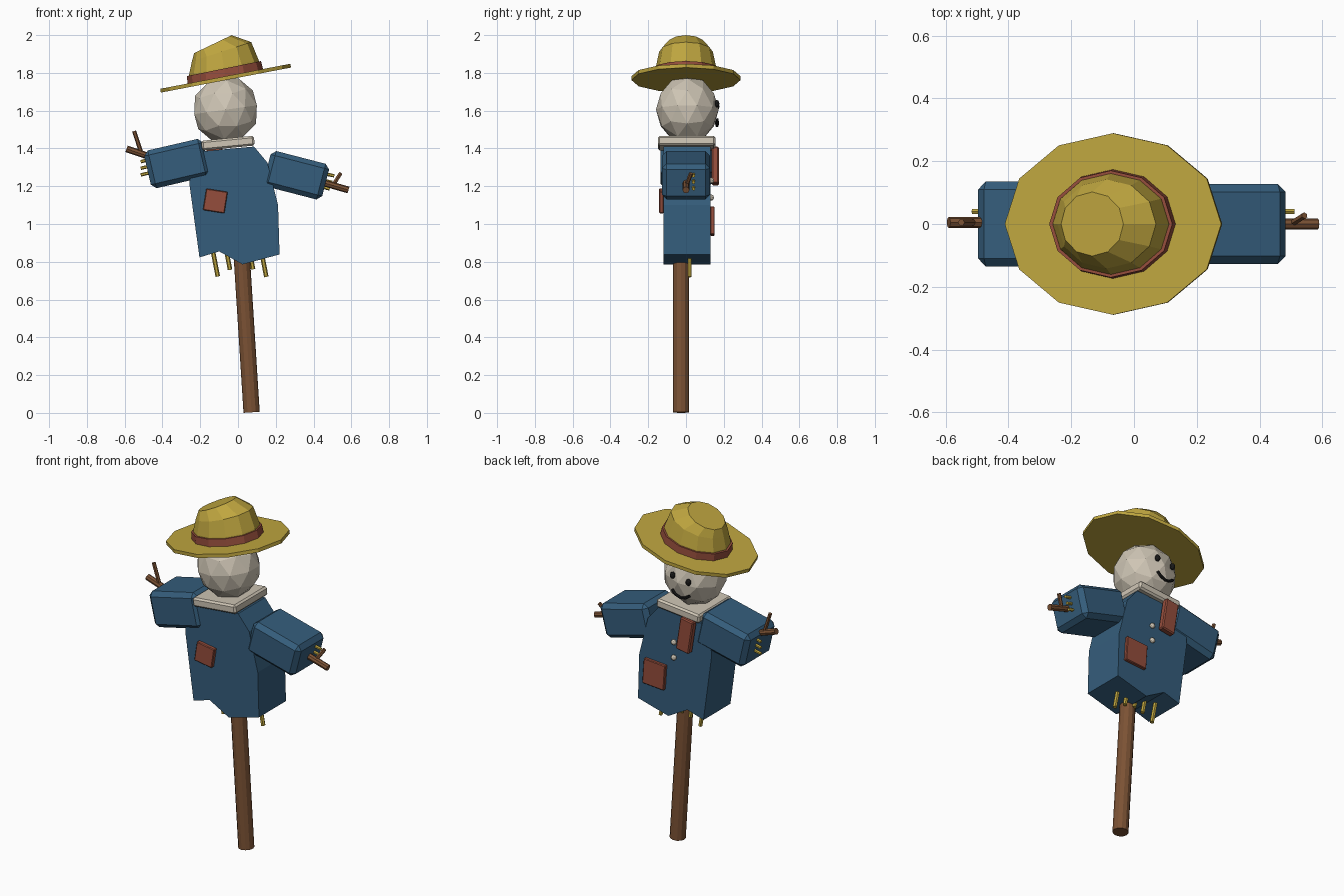
import bpy, bmesh, math
from mathutils import Vector, Matrix

if "Cube" in bpy.data.objects:
    bpy.data.objects.remove(bpy.data.objects["Cube"])


def material(name, r, g, b):
    m = bpy.data.materials.new(name)
    m.diffuse_color = (r, g, b, 1)
    m.use_nodes = True
    m.node_tree.nodes["Principled BSDF"].inputs["Base Color"].default_value = m.diffuse_color
    return m


BLUE = material("denim", 0.035, 0.11, 0.20)
WOOD = material("wood", 0.20, 0.085, 0.035)
STRAW = material("straw", 0.52, 0.38, 0.05)
RED = material("red_cloth", 0.30, 0.075, 0.045)
CREAM = material("cream", 0.62, 0.56, 0.46)
BLACK = material("black", 0.01, 0.01, 0.01)


def finish(name, bm, mat):
    bmesh.ops.recalc_face_normals(bm, faces=bm.faces)
    me = bpy.data.meshes.new(name)
    bm.to_mesh(me)
    bm.free()
    me.materials.append(mat)
    ob = bpy.data.objects.new(name, me)
    bpy.context.collection.objects.link(ob)
    return ob


def box(name, center, size, tilt, mat, bevel=0.0):
    """Box tilted in the xz plane; positive tilt raises the +x end."""
    bm = bmesh.new()
    bmesh.ops.create_cube(bm, size=1)
    bmesh.ops.scale(bm, vec=size, verts=bm.verts)
    if bevel:
        bmesh.ops.bevel(bm, geom=bm.edges[:], offset=bevel, segments=1, affect='EDGES')
    bm.transform(Matrix.Translation(center) @ Matrix.Rotation(-math.radians(tilt), 4, 'Y'))
    return finish(name, bm, mat)


def stick(name, a, b, r, mat, sides=8, r2=None):
    a, b = Vector(a), Vector(b)
    bm = bmesh.new()
    bmesh.ops.create_cone(bm, cap_ends=True, segments=sides, radius1=r,
                          radius2=r if r2 is None else r2, depth=(b - a).length)
    rot = (b - a).to_track_quat('Z', 'Y').to_matrix().to_4x4()
    bm.transform(Matrix.Translation((a + b) / 2) @ rot)
    return finish(name, bm, mat)


def loft(name, rings, mat, sides=12):
    """Skin elliptical rings (x, z, rx, ry, tilt) and cap both ends."""
    bm = bmesh.new()
    loops = []
    for x, z, rx, ry, tilt in rings:
        t = math.radians(tilt)
        loop = []
        for i in range(sides):
            a = 2 * math.pi * i / sides
            u = rx * math.cos(a)
            loop.append(bm.verts.new((x + u * math.cos(t), ry * math.sin(a), z + u * math.sin(t))))
        loops.append(loop)
    for lo, hi in zip(loops, loops[1:]):
        for i in range(sides):
            j = (i + 1) % sides
            bm.faces.new((lo[i], lo[j], hi[j], hi[i]))
    bm.faces.new(loops[0])
    bm.faces.new(loops[-1])
    return finish(name, bm, mat)


def ball(name, center, radii, tilt, mat, subdiv):
    bm = bmesh.new()
    bmesh.ops.create_icosphere(bm, subdivisions=subdiv, radius=1)
    bmesh.ops.scale(bm, vec=radii, verts=bm.verts)
    bm.transform(Matrix.Translation(center) @ Matrix.Rotation(-math.radians(tilt), 4, 'Y'))
    return finish(name, bm, mat)


# Leaning pole
stick("pole", (0.072, -0.026, 0.003), (-0.01, -0.026, 1.30), 0.043, WOOD, 12)

# Jacket body: extruded outline with ragged hem
outline = [(-0.204, 0.823), (-0.10, 0.855), (0.024, 0.786), (0.22, 0.839), (0.212, 1.10),
           (0.156, 1.325), (0.085, 1.41), (-0.19, 1.385), (-0.25, 1.30), (-0.257, 1.21)]
bm = bmesh.new()
face = bm.faces.new([bm.verts.new((x, -0.12, z)) for x, z in outline])
ext = bmesh.ops.extrude_face_region(bm, geom=[face])
bmesh.ops.translate(bm, vec=(0, 0.25, 0),
                    verts=[v for v in ext["geom"] if isinstance(v, bmesh.types.BMVert)])
finish("jacket", bm, BLUE)

# Sleeves and collar
box("left_sleeve", (-0.323, 0, 1.32), (0.32, 0.27, 0.205), 13, BLUE, 0.025)
box("right_sleeve", (0.309, 0, 1.258), (0.32, 0.255, 0.195), -14.5, BLUE, 0.025)
box("collar", (-0.053, 0.003, 1.428), (0.28, 0.305, 0.052), 5.5, CREAM, 0.01)

# Twig hands
stick("left_hand", (-0.44, 0.005, 1.347), (-0.59, 0.005, 1.398), 0.018, WOOD)
stick("left_twig", (-0.51, 0.005, 1.37), (-0.55, 0.005, 1.492), 0.011, WOOD, 6)
stick("right_hand", (0.43, 0.0, 1.225), (0.585, 0.0, 1.18), 0.018, WOOD)
stick("right_twig", (0.50, 0.0, 1.20), (0.543, 0.027, 1.268), 0.011, WOOD, 6)

# Straw from cuffs and hem
for i in range(3):
    z = 1.335 - 0.035 * i
    stick("left_cuff_straw", (-0.45, 0.04, z + 0.01), (-0.515, 0.04, z - 0.005), 0.009, STRAW, 6)
    z = 1.26 - 0.035 * i
    stick("right_cuff_straw", (0.43, 0.04, z + 0.012), (0.51 - 0.012 * i, 0.04, z - 0.005), 0.009, STRAW, 6)
for x, z in [(-0.107, 0.722), (-0.042, 0.757), (0.015, 0.77), (0.08, 0.76), (0.15, 0.72)]:
    stick("hem_straw", (x - 0.025, 0.02, z + 0.13), (x, 0.02, z), 0.012, STRAW, 6)

# Patches, neck cloth and buttons
box("back_patch", (-0.12, -0.13, 1.122), (0.115, 0.025, 0.115), -9, RED, 0.004)
box("front_patch", (0.105, 0.14, 1.015), (0.14, 0.022, 0.148), 4, RED, 0.004)
box("neck_cloth", (-0.11, 0.155, 1.307), (0.085, 0.038, 0.195), 9, RED, 0.006)
for z in (1.23, 1.14):
    ball("button", (-0.015, 0.134, z), (0.016, 0.014, 0.016), 0, CREAM, 2)

# Head and face (looks toward +y)
ball("head", (-0.066, 0.007, 1.605), (0.176, 0.166, 0.18), 8, CREAM, 2)
for x, z in [(-0.027, 1.637), (-0.13, 1.622)]:
    ball("eye", (x, 0.163, z), (0.016, 0.014, 0.02), 8, BLACK, 2)
smile = [(-0.025, 0.165, 1.555), (-0.045, 0.167, 1.533), (-0.078, 0.165, 1.52),
         (-0.11, 0.163, 1.525), (-0.135, 0.16, 1.542)]
for a, b in zip(smile, smile[1:]):
    stick("mouth", a, b, 0.008, BLACK, 6)

# Floppy hat
loft("hat_brim", [(-0.064, 1.762, 0.351, 0.289, 10.9), (-0.067, 1.782, 0.351, 0.289, 10.9)], STRAW)
loft("hat_band", [(-0.067, 1.777, 0.204, 0.174, 10.9), (-0.074, 1.823, 0.200, 0.170, 11.5)], RED)
loft("hat_crown", [(-0.067, 1.78, 0.195, 0.165, 10.9), (-0.075, 1.83, 0.188, 0.160, 12),
                   (-0.087, 1.912, 0.165, 0.142, 18), (-0.133, 1.952, 0.110, 0.102, 25.6)], STRAW)
